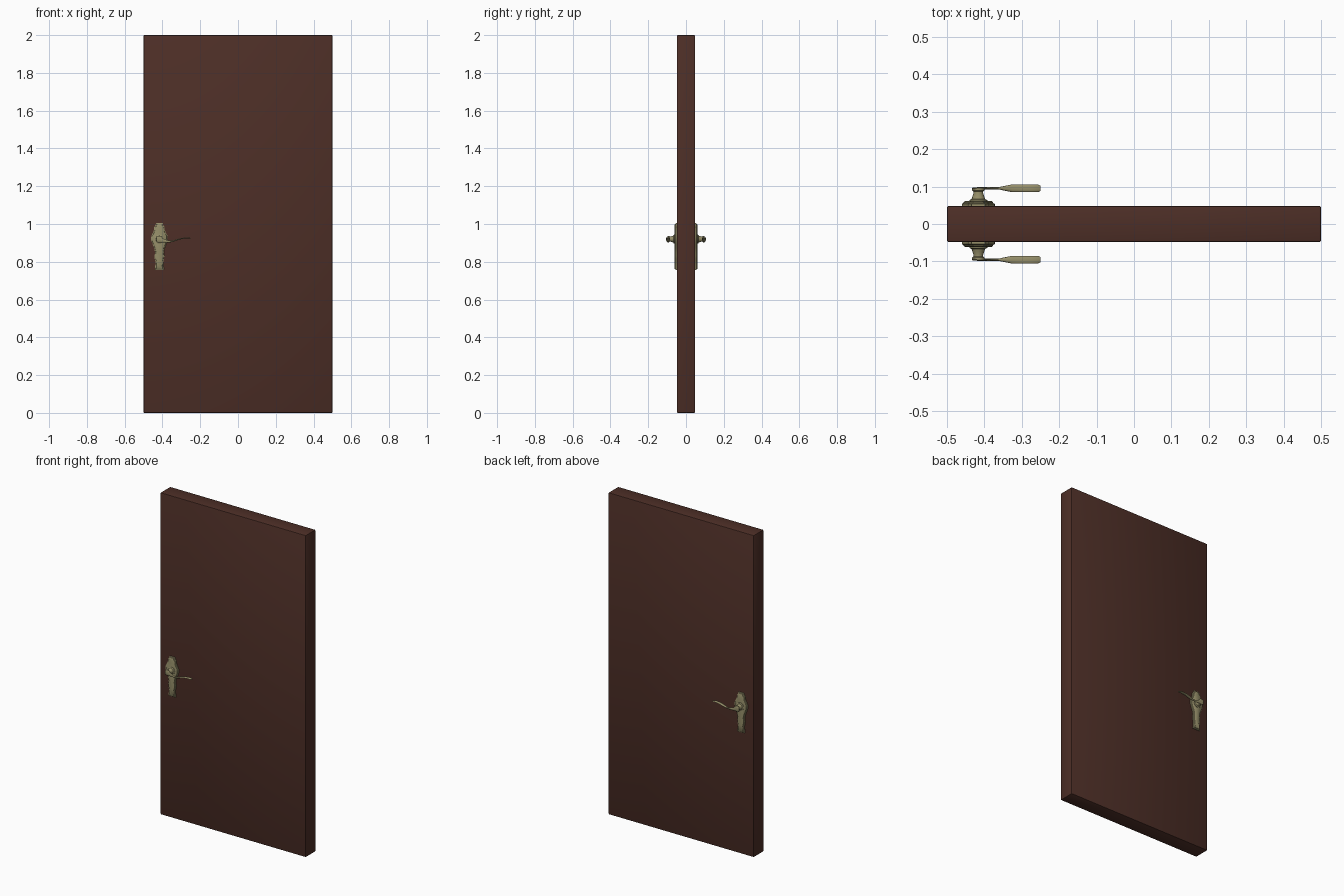
import bpy, bmesh, math
from mathutils import Vector

if "Cube" in bpy.data.objects:
    bpy.data.objects.remove(bpy.data.objects["Cube"])

CX, CZ = -0.416, 0.92   # spindle position


def material(name, col):
    m = bpy.data.materials.new(name)
    m.diffuse_color = (*col, 1)
    m.use_nodes = True
    m.node_tree.nodes["Principled BSDF"].inputs["Base Color"].default_value = m.diffuse_color
    return m


wood = material("dark_wood", (0.075, 0.028, 0.020))
brass = material("brass", (0.30, 0.27, 0.14))


def finish(name, bm, mat, mirror=True, angle=35):
    bmesh.ops.recalc_face_normals(bm, faces=bm.faces)
    me = bpy.data.meshes.new(name)
    bm.to_mesh(me)
    bm.free()
    me.materials.append(mat)
    ob = bpy.data.objects.new(name, me)
    bpy.context.collection.objects.link(ob)
    if mirror:  # same fitting on the back of the door
        mod = ob.modifiers.new("both_sides", 'MIRROR')
        mod.use_axis = (False, True, False)
    bpy.ops.object.select_all(action='DESELECT')
    bpy.context.view_layer.objects.active = ob
    ob.select_set(True)
    bpy.ops.object.shade_smooth_by_angle(angle=math.radians(angle))
    return ob


def loft(bm, rings):
    loops = [[bm.verts.new(p) for p in r] for r in rings]
    n = len(loops[0])
    for a, b in zip(loops, loops[1:]):
        for i in range(n):
            bm.faces.new((a[i], a[(i + 1) % n], b[(i + 1) % n], b[i]))
    bm.faces.new(loops[0])
    bm.faces.new(loops[-1])


# door leaf
bm = bmesh.new()
bmesh.ops.create_cube(bm, size=1)
for v in bm.verts:
    v.co = Vector((v.co.x, v.co.y * 0.097, v.co.z * 2 + 1))
bmesh.ops.bevel(bm, geom=bm.edges[:], offset=0.005, segments=2, profile=0.5, affect='EDGES')
finish("door_leaf", bm, wood, mirror=False)

# backplate: shaped outline (half width, z) with stepped, bevelled layers
outline = [(0.018, 1.004), (0.021, 0.992), (0.028, 0.984), (0.028, 0.970),
           (0.034, 0.955), (0.043, 0.938), (0.044, 0.915), (0.036, 0.893),
           (0.028, 0.872), (0.023, 0.850), (0.026, 0.832), (0.025, 0.815),
           (0.020, 0.798), (0.022, 0.780), (0.024, 0.757)]


def plate_ring(y, inset):
    zc, h = 0.88, 0.124
    k = (h - inset) / h
    right = [(CX + w - inset, y, zc + (z - zc) * k) for w, z in outline]
    left = [(CX - w + inset, y, zc + (z - zc) * k) for w, z in reversed(outline)]
    return right + left


bm = bmesh.new()
loft(bm, [plate_ring(-0.046, 0), plate_ring(-0.054, 0),
          plate_ring(-0.056, 0.004), plate_ring(-0.059, 0.005),
          plate_ring(-0.061, 0.008)])
finish("backplate", bm, brass)

# turned spindle collar: (radius, distance from door centre)
bm = bmesh.new()
rings = []
for r, y in [(0.024, 0.060), (0.024, 0.064), (0.018, 0.067), (0.016, 0.073),
             (0.013, 0.082), (0.013, 0.087), (0.017, 0.090), (0.017, 0.096),
             (0.013, 0.098)]:
    rings.append([(CX + r * math.cos(a), -y, CZ + r * math.sin(a))
                  for a in (2 * math.pi * i / 16 for i in range(16))])
loft(bm, rings)
finish("spindle_collar", bm, brass)

# curved lever: x, z, half depth (y), half thickness (z)
stations = [(-0.432, 0.921, 0.0025, 0.017), (-0.416, 0.919, 0.0028, 0.017),
            (-0.400, 0.914, 0.0028, 0.011), (-0.380, 0.909, 0.0028, 0.007),
            (-0.362, 0.907, 0.0030, 0.005), (-0.345, 0.909, 0.0065, 0.004),
            (-0.325, 0.916, 0.0105, 0.0035), (-0.300, 0.923, 0.0105, 0.003),
            (-0.275, 0.926, 0.0105, 0.0028), (-0.256, 0.925, 0.0100, 0.0025),
            (-0.250, 0.924, 0.0070, 0.0015)]
bm = bmesh.new()
loft(bm, [[(x, -0.0955 + d * math.cos(a), z + t * math.sin(a))
           for a in (2 * math.pi * i / 12 for i in range(12))]
          for x, z, d, t in stations])
finish("lever", bm, brass, angle=50)
